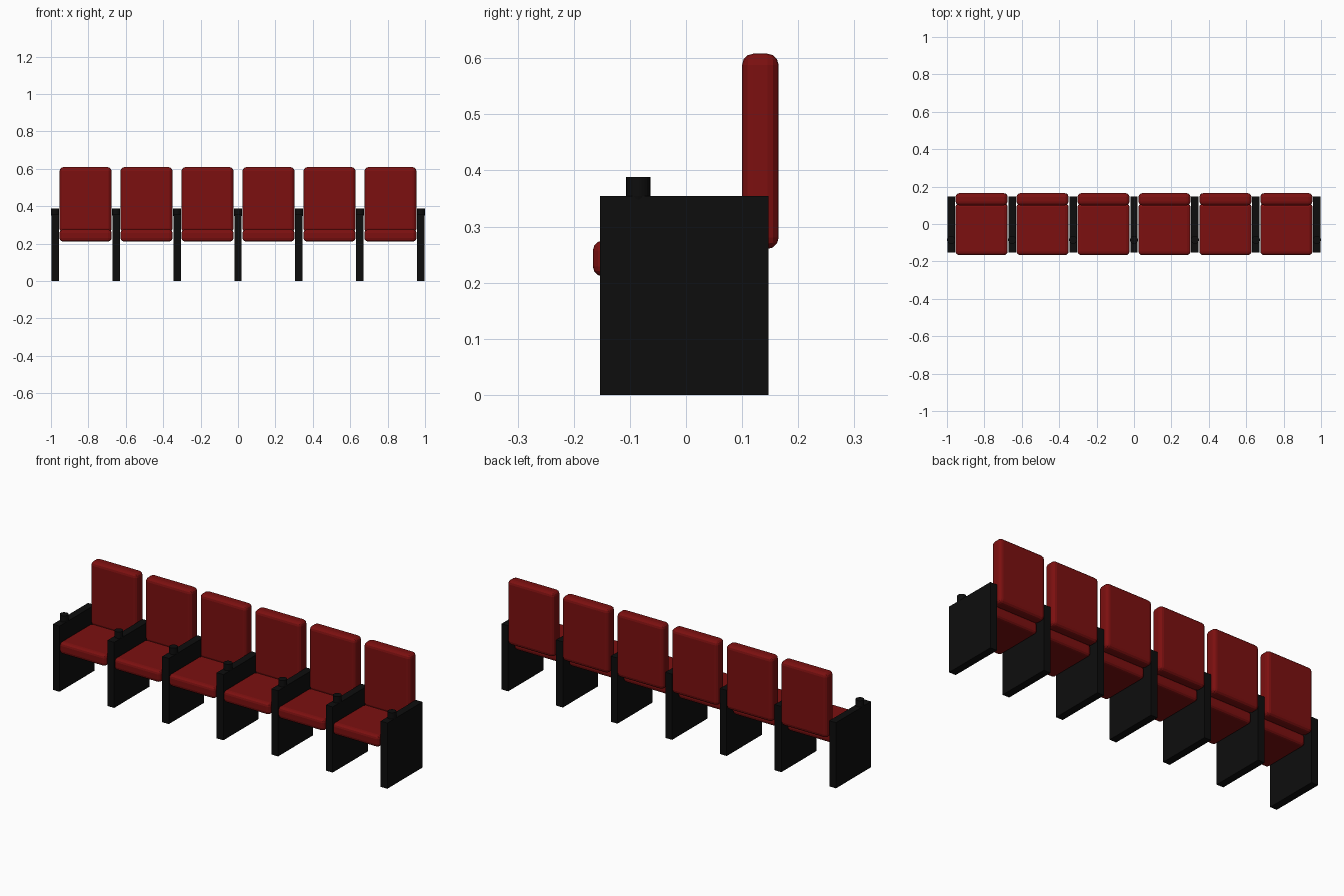
import bpy
import bmesh
import math
from mathutils import Matrix

if "Cube" in bpy.data.objects:
    bpy.data.objects.remove(bpy.data.objects["Cube"])


def material(name, color):
    m = bpy.data.materials.new(name)
    m.diffuse_color = (*color, 1)
    m.use_nodes = True
    m.node_tree.nodes["Principled BSDF"].inputs["Base Color"].default_value = m.diffuse_color
    return m


red = material("dark red upholstery", (0.2, 0.005, 0.005))
black = material("black panel", (0.004, 0.004, 0.004))


def add_object(name, bm, mat):
    mesh = bpy.data.meshes.new(name)
    bm.to_mesh(mesh)
    bm.free()
    mesh.materials.append(mat)
    ob = bpy.data.objects.new(name, mesh)
    bpy.context.collection.objects.link(ob)
    return ob


def box(name, lo, hi, mat, bevel=0):
    bm = bmesh.new()
    bmesh.ops.create_cube(bm, size=1)
    for v in bm.verts:
        v.co = [lo[i] + (v.co[i] + 0.5) * (hi[i] - lo[i]) for i in range(3)]
    if bevel:
        bmesh.ops.bevel(bm, geom=bm.edges[:], offset=bevel, segments=3,
                        profile=0.5, affect='EDGES')
    return add_object(name, bm, mat)


def cone(bm, r1, r2, x, y, z1, z2):
    bmesh.ops.create_cone(bm, cap_ends=True, segments=24, radius1=r1, radius2=r2,
                          depth=z2 - z1,
                          matrix=Matrix.Translation((x, y, (z1 + z2) / 2)))


SEATS = 6
PITCH = 0.326
half_row = SEATS * PITCH / 2

# Side panels with a small round cup on top of each
for i in range(SEATS + 1):
    x = -half_row + i * PITCH
    box(f"side_panel_{i + 1}", (x - 0.02, -0.153, 0), (x + 0.02, 0.147, 0.354), black)
    bm = bmesh.new()
    cone(bm, 0.0215, 0.0215, x, -0.085, 0.354, 0.388)
    cone(bm, 0.017, 0.0215, x, -0.085, 0.335, 0.354)
    add_object(f"armrest_cup_{i + 1}", bm, black)

# Seat cushions and backrests between the panels
for i in range(SEATS):
    x = -half_row + (i + 0.5) * PITCH
    w = 0.139
    box(f"seat_cushion_{i + 1}", (x - w, -0.166, 0.211), (x + w, 0.11, 0.275), red, 0.018)
    box(f"backrest_{i + 1}", (x - w, 0.1, 0.26), (x + w, 0.165, 0.608), red, 0.02)
